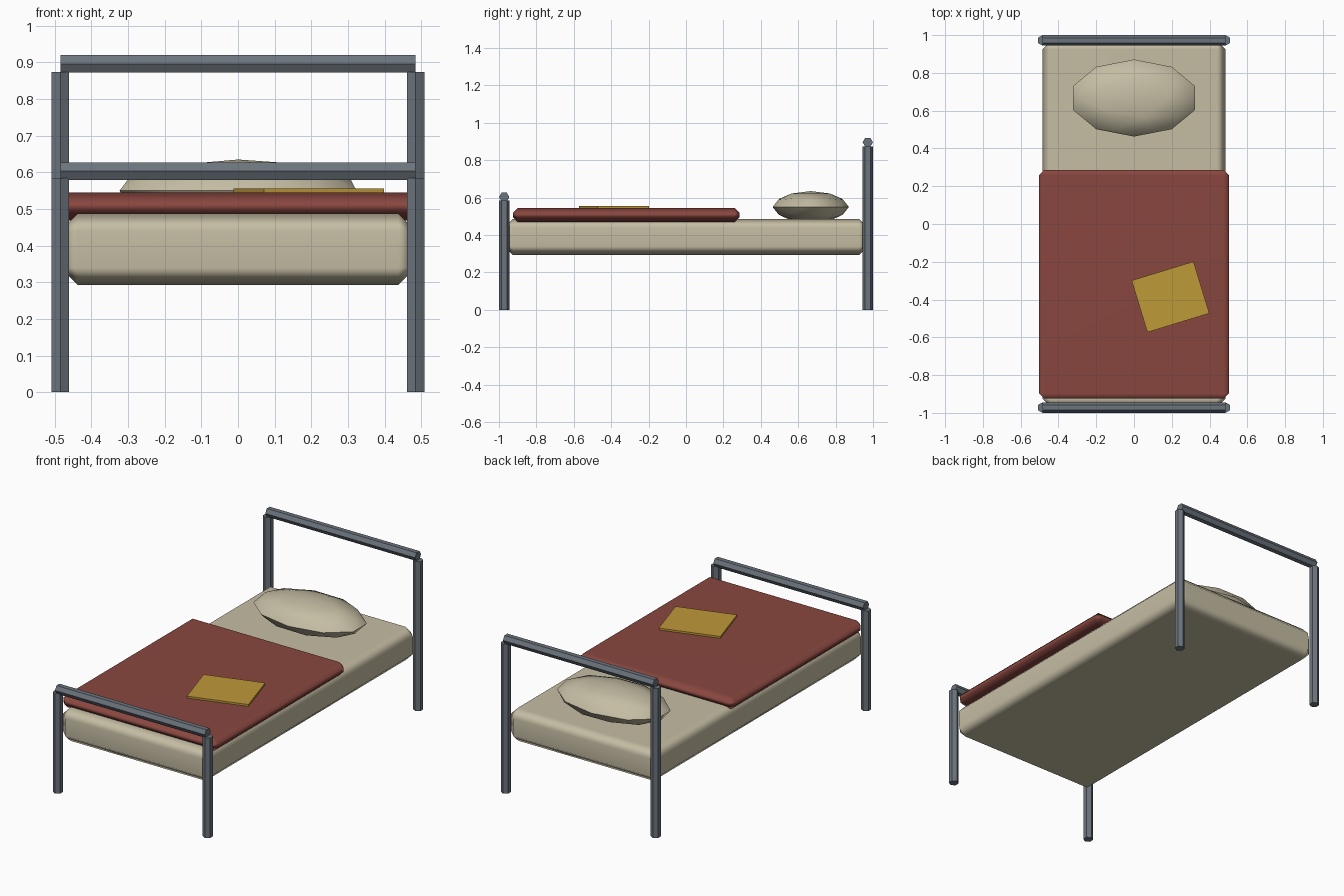
import bpy, math

if "Cube" in bpy.data.objects:
    bpy.data.objects.remove(bpy.data.objects["Cube"])


def material(name, rgb):
    m = bpy.data.materials.new(name)
    m.diffuse_color = (*rgb, 1)
    m.use_nodes = True
    m.node_tree.nodes["Principled BSDF"].inputs["Base Color"].default_value = m.diffuse_color
    return m


STEEL = material("steel grey", (0.15, 0.175, 0.205))
CREAM = material("cream linen", (0.56, 0.51, 0.37))
RED = material("brick red wool", (0.25, 0.062, 0.05))
MUSTARD = material("mustard patch", (0.52, 0.32, 0.04))


def finish(name, mat):
    ob = bpy.context.object
    ob.name = name
    ob.data.materials.append(mat)
    return ob


def hex_bar(name, loc, length, rot=(0, 0, 0)):
    """Six-sided tube with its corners pointing along y."""
    bpy.ops.mesh.primitive_cylinder_add(vertices=6, radius=0.0275, depth=length,
                                        location=loc, rotation=rot)
    return finish(name, STEEL)


def soft_box(name, mat, lo, hi, bevel):
    """Box with one-step chamfers, smoothed like padded cloth."""
    size = [b - a for a, b in zip(lo, hi)]
    bpy.ops.mesh.primitive_cube_add(size=1, location=[(a + b) / 2 for a, b in zip(lo, hi)])
    ob = finish(name, mat)
    ob.scale = size
    bpy.ops.object.transform_apply(location=False, rotation=False, scale=True)
    bpy.ops.object.shade_smooth()
    mod = ob.modifiers.new("bevel", 'BEVEL')
    mod.width, mod.segments = bevel, 1
    mod.limit_method = 'NONE'
    wn = ob.modifiers.new("weighted normals", 'WEIGHTED_NORMAL')
    wn.weight = 60
    return ob


# Frame: two posts and a cross rail at each end
for end, y, top, rail_z in (("foot", -0.972, 0.585, 0.603), ("head", 0.972, 0.874, 0.896)):
    for side, x in (("left", -0.485), ("right", 0.485)):
        hex_bar(f"{end}_post_{side}", (x, y, top / 2), top)
    hex_bar(f"{end}_rail", (0, y, rail_z), 0.97, (0, math.pi / 2, 0))

# Bedding
soft_box("mattress", CREAM, (-0.485, -0.972, 0.293), (0.485, 0.972, 0.487), 0.047)
soft_box("blanket", RED, (-0.502, -0.925, 0.469), (0.502, 0.286, 0.545), 0.027)

# Pillow: squashed low-poly ball
bpy.ops.mesh.primitive_ico_sphere_add(subdivisions=2, radius=1, location=(0, 0.667, 0.55))
pillow = finish("pillow", CREAM)
pillow.scale = (0.34, 0.204, 0.085)
bpy.ops.object.transform_apply(location=False, rotation=False, scale=True)
bpy.ops.object.shade_smooth_by_angle(angle=math.radians(40))

# Patch lying askew on the blanket
bpy.ops.mesh.primitive_cube_add(size=1, location=(0.193, -0.386, 0.5505),
                                rotation=(0, 0, math.radians(17)))
patch = finish("blanket_patch", MUSTARD)
patch.scale = (0.343, 0.287, 0.011)
